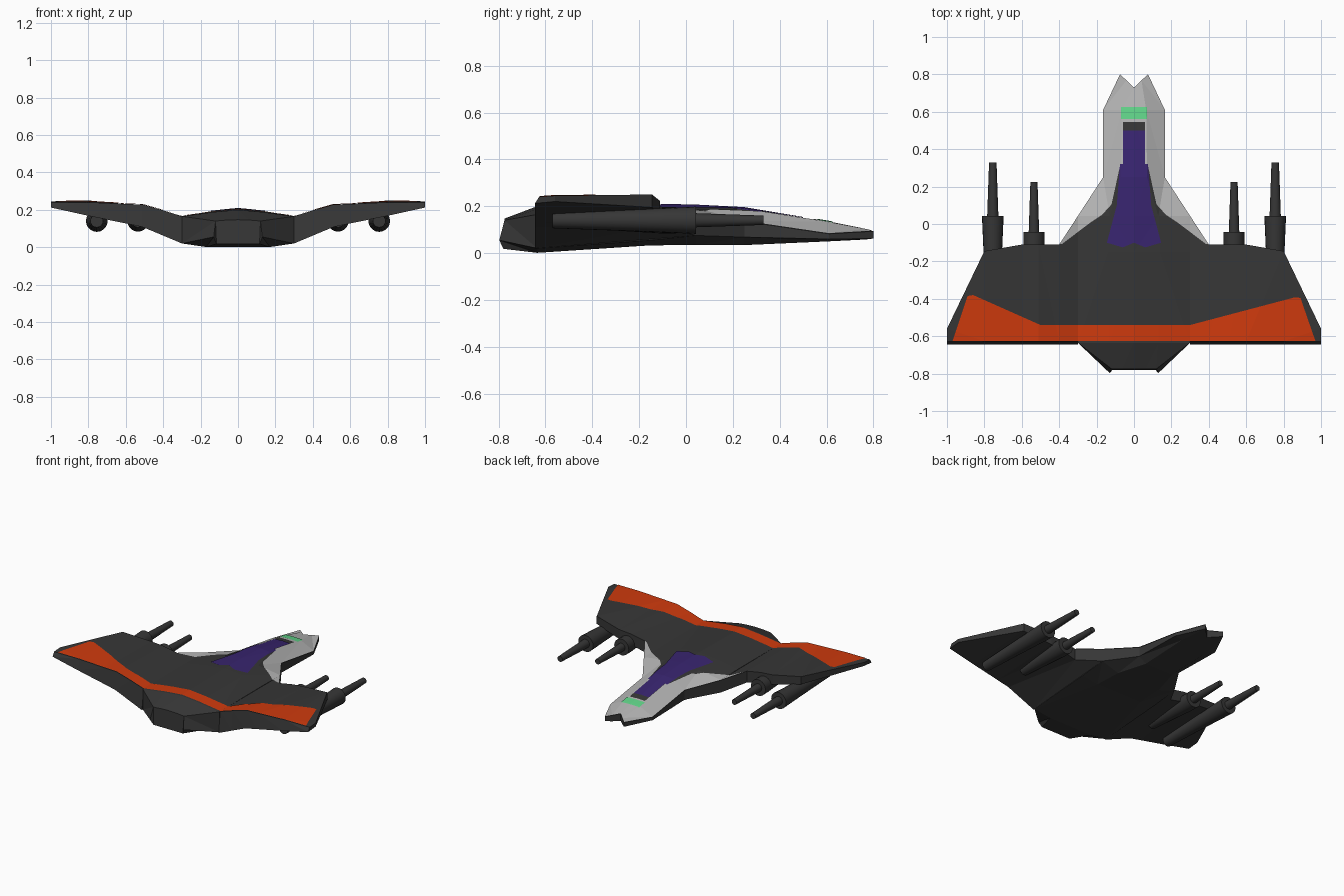
import bpy, bmesh, math
from mathutils import Vector

if "Cube" in bpy.data.objects:
    bpy.data.objects.remove(bpy.data.objects["Cube"])


def material(name, rgb):
    m = bpy.data.materials.new(name)
    m.diffuse_color = (*rgb, 1)
    m.use_nodes = True
    m.node_tree.nodes["Principled BSDF"].inputs["Base Color"].default_value = m.diffuse_color
    return m


DARK = material("charcoal", (0.037, 0.037, 0.037))
GREY = material("light_grey", (0.46, 0.46, 0.46))
ORANGE = material("burnt_orange", (0.62, 0.042, 0.004))
PURPLE = material("deep_purple", (0.04, 0.018, 0.16))
GREEN = material("mint_green", (0.12, 0.66, 0.25))


def to_object(bm, name, mat):
    me = bpy.data.meshes.new(name)
    bm.to_mesh(me)
    me.materials.append(mat)
    ob = bpy.data.objects.new(name, me)
    bpy.context.collection.objects.link(ob)
    return ob


def loft(bm, rings):
    """Skin a list of equal-length closed rings and cap both ends."""
    rows = [[bm.verts.new(p) for p in r] for r in rings]
    n = len(rows[0])
    for a, b in zip(rows, rows[1:]):
        for i in range(n):
            j = (i + 1) % n
            bm.faces.new((a[i], a[j], b[j], b[i]))
    bm.faces.new(rows[0])
    bm.faces.new(rows[-1])


def full_ring(half):
    """Mirror a half section (top centre ... bottom centre) to a ring."""
    return half + [(-x, y, z) for x, y, z in half[-2:0:-1]]


# Fuselage sections: (y, top centre z, shoulder, edge, edge bottom z, belly)
hull = bmesh.new()
body = [[(0, -.775, .147), (.06, -.775, .145), (.12, -.775, .14),
         (.13, -.797, .055), (.115, -.78, .018), (0, -.78, .018)]]
for y, zt, (xs, zs), (xe, ze), zb, (xk, zk) in (
        (-.635, .20, (.13, .188), (.30, .165), .02, (.17, .001)),
        (-.15, .207, (.14, .193), (.30, .166), .055, (.18, .033)),
        (.043, .203, (.13, .188), (.30, .162), .075, (.17, .034)),
        (.25, .192, (.07, .187), (.165, .135), .068, (.11, .034)),
        (.61, .132, (.065, .13), (.165, .082), .06, (.11, .05))):
    body.append([(0, y, zt), (xs, y, zs), (xe, y, ze),
                 (xe, y, zb), (xk, y, zk), (0, y, zk)])
body.append([(0, .73, .108), (.04, .768, .1), (.075, .8, .093),
             (.075, .8, .062), (.04, .768, .058), (0, .73, .057)])
loft(hull, [full_ring(h) for h in body])

# Wings: x, leading edge y, trailing top/bottom z, leading top/bottom z
wing = ((.30, .043, .165, .02, .162, .075),
        (.40, -.11, .197, .062, .195, .115),
        (.51, -.11, .228, .108, .215, .14),
        (.60, -.11, .231, .127, .222, .155),
        (.80, -.145, .24, .168, .25, .195),
        (1.0, -.56, .24, .212, .245, .22))
for s in (1, -1):
    loft(hull, [[(s * x, -.627, tt), (s * x, yl, lt),
                 (s * x, yl, lb), (s * x, -.645, tb)]
                for x, yl, tt, tb, lt, lb in wing])
bmesh.ops.triangulate(hull, faces=hull.faces[:])
bmesh.ops.recalc_face_normals(hull, faces=hull.faces[:])
to_object(hull, "hull_and_wings", DARK)


def plates(name, polygons, mat, lift=0.003):
    """Paint plates: upper hull skin trimmed to convex outlines seen from above."""
    out = bpy.data.meshes.new(name)
    total = bmesh.new()
    for poly in polygons:
        bm = hull.copy()
        bm.normal_update()
        bmesh.ops.delete(bm, geom=[f for f in bm.faces if f.normal.z < .25],
                         context='FACES')
        cx = sum(p[0] for p in poly) / len(poly)
        cy = sum(p[1] for p in poly) / len(poly)
        for (x0, y0), (x1, y1) in zip(poly, poly[1:] + poly[:1]):
            no = Vector((y1 - y0, x0 - x1, 0))
            if no.dot(Vector((cx - x0, cy - y0, 0))) > 0:
                no = -no
            bmesh.ops.bisect_plane(bm, geom=bm.verts[:] + bm.edges[:] + bm.faces[:],
                                   plane_co=(x0, y0, 0), plane_no=no,
                                   clear_outer=True)
        bmesh.ops.translate(bm, verts=bm.verts[:], vec=(0, 0, lift))
        bm.to_mesh(out)
        bm.free()
        total.from_mesh(out)
    bpy.data.meshes.remove(out)
    to_object(total, name, mat)


def both(polys):
    return polys + [[(-x, y) for x, y in p] for p in polys]


# Trailing edge stripe
plates("wing_stripe", [
    [(-.5, -.626), (.3, -.626), (.3, -.54), (-.5, -.54)],
    [(.3, -.626), (.97, -.626), (.89, -.395), (.86, -.392), (.3, -.54)],
    [(-.5, -.626), (-.97, -.626), (-.89, -.385), (-.86, -.38), (-.5, -.54)]],
    ORANGE)

# Pale nose and the flares beside the canopy
edge = [(.385, -.107), (.23, .01), (.17, .05), (.12, .105), (.075, .31),
        (.06, .32), (.06, .545)]
flares = [[a, (.5, a[1]), (.5, b[1]), b] for a, b in zip(edge, edge[1:])]
plates("nose_panel", both(flares)
       + [[(-.3, .545), (.3, .545), (.3, .81), (-.3, .81)]], GREY)

# Canopy strip and sensor window
plates("canopy", both([
    [(0, .32), (.058, .32), (.058, .5), (0, .5)],
    [(0, .1), (.092, .1), (.075, .32), (0, .32)],
    [(0, -.1), (.06, -.125), (.145, -.1), (.092, .1), (0, .1)]]), PURPLE, .004)
plates("sensor_window", [[(-.07, .562), (.07, .562), (.07, .625), (-.07, .625)]],
       GREEN, .006)
hull.free()


# Under-wing guns, turned about the y axis
def gun(name, cx, cz, profile, sides=20):
    bm = bmesh.new()
    loft(bm, [[(cx + r * math.cos(2 * math.pi * i / sides), y,
                cz + r * math.sin(2 * math.pi * i / sides))
               for i in range(sides)] for y, r in profile])
    bmesh.ops.recalc_face_normals(bm, faces=bm.faces[:])
    ob = to_object(bm, name, DARK)
    bpy.ops.object.select_all(action='DESELECT')
    ob.select_set(True)
    bpy.context.view_layer.objects.active = ob
    bpy.ops.object.shade_smooth_by_angle(angle=math.radians(35))


for s, side in ((1, "right"), (-1, "left")):
    gun(side + "_outer_gun", s * .755, .14,
        [(-.57, .034), (-.14, .05), (.043, .058), (.043, .03), (.33, .02)])
    gun(side + "_inner_gun", s * .535, .14,
        [(-.46, .034), (-.11, .056), (-.043, .057), (-.043, .028), (.225, .019)])
